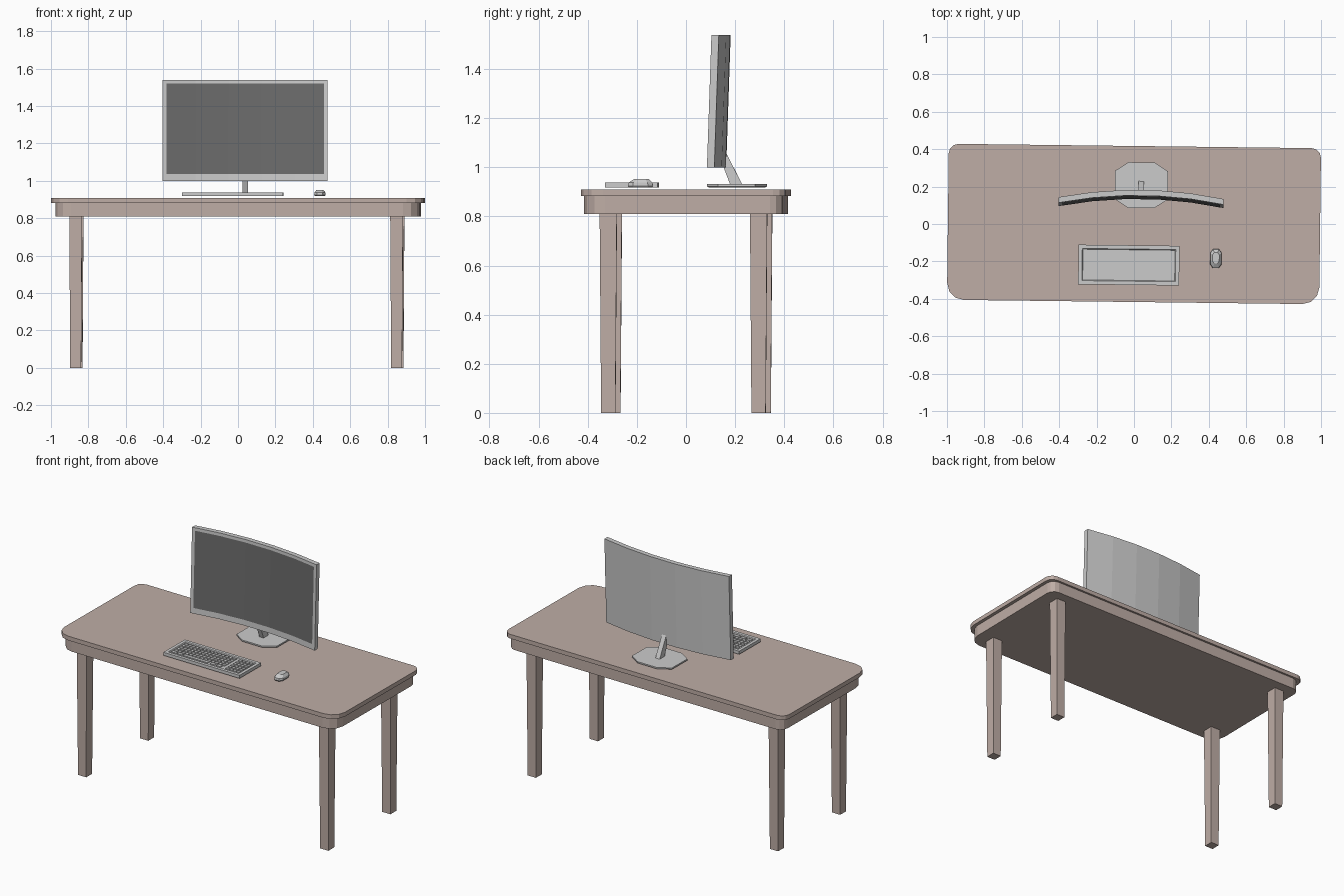
import bpy, bmesh, math
from mathutils import Matrix, Vector

if "Cube" in bpy.data.objects:
    bpy.data.objects.remove(bpy.data.objects["Cube"])

TURN = Matrix.Rotation(-0.012, 4, 'Z')  # the whole desk stands very slightly turned


def material(name, rgb):
    m = bpy.data.materials.new(name)
    m.diffuse_color = (*rgb, 1)
    m.use_nodes = True
    m.node_tree.nodes["Principled BSDF"].inputs["Base Color"].default_value = m.diffuse_color
    return m


WOOD = material("wood", (0.52, 0.42, 0.38))
DARK = material("dark_screen", (0.15, 0.15, 0.15))


def finish(name, bm, mat=None, closed=True):
    if closed:
        bmesh.ops.recalc_face_normals(bm, faces=bm.faces)
    bm.transform(TURN)
    me = bpy.data.meshes.new(name)
    bm.to_mesh(me)
    bm.free()
    if mat:
        me.materials.append(mat)
    ob = bpy.data.objects.new(name, me)
    bpy.context.collection.objects.link(ob)
    return ob


def loft(name, rings, mat=None):
    """Closed skin through rings of equal point count, capped at both ends."""
    bm = bmesh.new()
    vs = [[bm.verts.new(p) for p in r] for r in rings]
    n = len(vs[0])
    for a, b in zip(vs, vs[1:]):
        for i in range(n):
            j = (i + 1) % n
            bm.faces.new((a[i], a[j], b[j], b[i]))
    bm.faces.new(vs[0])
    bm.faces.new(vs[-1])
    return finish(name, bm, mat)


def rect(cx, cy, hx, hy, z):
    return [(cx + sx * hx, cy + sy * hy, z)
            for sx, sy in ((-1, -1), (1, -1), (1, 1), (-1, 1))]


def rounded(hx, hy, r_front, r_back, z, seg=3):
    pts = []
    for sx, sy, start in ((1, 1, 0), (-1, 1, 90), (-1, -1, 180), (1, -1, 270)):
        r = r_back if sy > 0 else r_front
        for k in range(seg + 1):
            a = math.radians(start + 90 * k / seg)
            pts.append((sx * (hx - r) + r * math.cos(a),
                        sy * (hy - r) + r * math.sin(a), z))
    return pts


def octagon(cx, cy, hx, hy, cut_x, cut_y, z):
    q = [(hx, hy - cut_y), (hx - cut_x, hy)]
    pts = q + [(-x, y) for x, y in q[::-1]]
    pts += [(-x, -y) for x, y in pts]
    return [(cx + x, cy + y, z) for x, y in pts]


# Table: top slab, apron block and four tapered legs
loft("table_top", [rounded(0.995, 0.417, 0.09, 0.05, z) for z in (0.882, 0.909)], WOOD)
loft("apron", [rounded(0.973, 0.404, 0.085, 0.05, z) for z in (0.81, 0.882)], WOOD)
for sx, side in ((-1, "left"), (1, "right")):
    for sy, end in ((-1, "front"), (1, "back")):
        x, y = sx * 0.858 - 0.006, sy * 0.306
        loft(f"{end}_{side}_leg", [rect(x, y, 0.029, 0.029, 0),
                                   rect(x, y, 0.034, 0.035, 0.812)], WOOD)

# Monitor: five flat panels following a shallow curve, leaning back a little
CX, HALF, PANELS = 0.037, 0.441, 5
KNOTS = [HALF * (2 * i / PANELS - 1) for i in range(PANELS + 1)]


def curve_y(x):
    f = lambda t: 0.133 - 0.042 * (t * t - KNOTS[2] ** 2) / (HALF ** 2 - KNOTS[2] ** 2)
    for a, b in zip(KNOTS, KNOTS[1:]):
        if x <= b + 1e-6:
            return f(a) + (f(b) - f(a)) * (x - a) / (b - a)


def on_curve(x, depth, z):
    return (CX + x, curve_y(x) + depth + 0.034 * (z - 1), z)


Z0, Z1 = 1.0, 1.538
loft("monitor_case", [[on_curve(x, d, z) for d, z in
                       ((0, Z0), (0.03, Z0), (0.03, Z1), (0, Z1))] for x in KNOTS])

# Screen panel just in front of the case
bm = bmesh.new()
xs = [-HALF + 0.02] + KNOTS[1:-1] + [HALF - 0.02]
cols = [[bm.verts.new(on_curve(x, -0.0015, z)) for z in (Z0 + 0.036, Z1 - 0.018)] for x in xs]
for a, b in zip(cols, cols[1:]):
    bm.faces.new((a[0], b[0], b[1], a[1]))
finish("screen", bm, DARK, closed=False)

# Stand: eight-sided foot and slanted neck
loft("stand_foot", [octagon(CX, 0.208, 0.135, 0.115, 0.07, 0.045, 0.918),
                    octagon(CX, 0.208, 0.142, 0.122, 0.072, 0.047, 0.922),
                    octagon(CX, 0.208, 0.142, 0.122, 0.072, 0.047, 0.931)])
NECK = [(0.182, 0.925), (0.232, 0.925), (0.164, 1.058), (0.15, 1.058), (0.15, 1.01)]
loft("stand_neck", [[(CX + s * 0.015, y, z) for y, z in NECK] for s in (-1, 1)])

# Keyboard: tray with a sunken field
KX, KY = -0.025, -0.22
loft("keyboard_tray", [rect(KX, KY, 0.27, 0.106, 0.918), rect(KX, KY, 0.27, 0.106, 0.938),
                       rect(KX, KY, 0.25, 0.086, 0.938), rect(KX, KY, 0.246, 0.082, 0.933)])

# Keys: main block, number block, and a bottom row with a long space bar
bm = bmesh.new()


def key(x, y, w):
    m = Matrix.Translation((x, y, 0.934)) @ Matrix.Diagonal((w, 0.019, 0.006, 1))
    bmesh.ops.create_cube(bm, size=1, matrix=m)


for row in range(6):
    y = KY + 0.0625 - row * 0.025
    if row < 5:
        for c in range(14):
            key(KX - 0.228 + c * 0.0262, y, 0.021)
    else:
        for x, w in ((-0.222, 0.034), (-0.18, 0.034), (-0.068, 0.175), (0.053, 0.034), (0.096, 0.034)):
            key(KX + x, y, w)
    for c in range(4):
        key(KX + 0.155 + c * 0.0255, y, 0.02)
finish("keys", bm)

# Mouse: low domed body
MX, MY = 0.44, -0.18
loft("mouse", [octagon(MX, MY, 0.026, 0.047, 0.013, 0.018, 0.918),
               octagon(MX, MY, 0.030, 0.051, 0.014, 0.020, 0.924),
               octagon(MX, MY, 0.029, 0.049, 0.014, 0.020, 0.937),
               octagon(MX, MY + 0.004, 0.018, 0.030, 0.009, 0.014, 0.952)])
